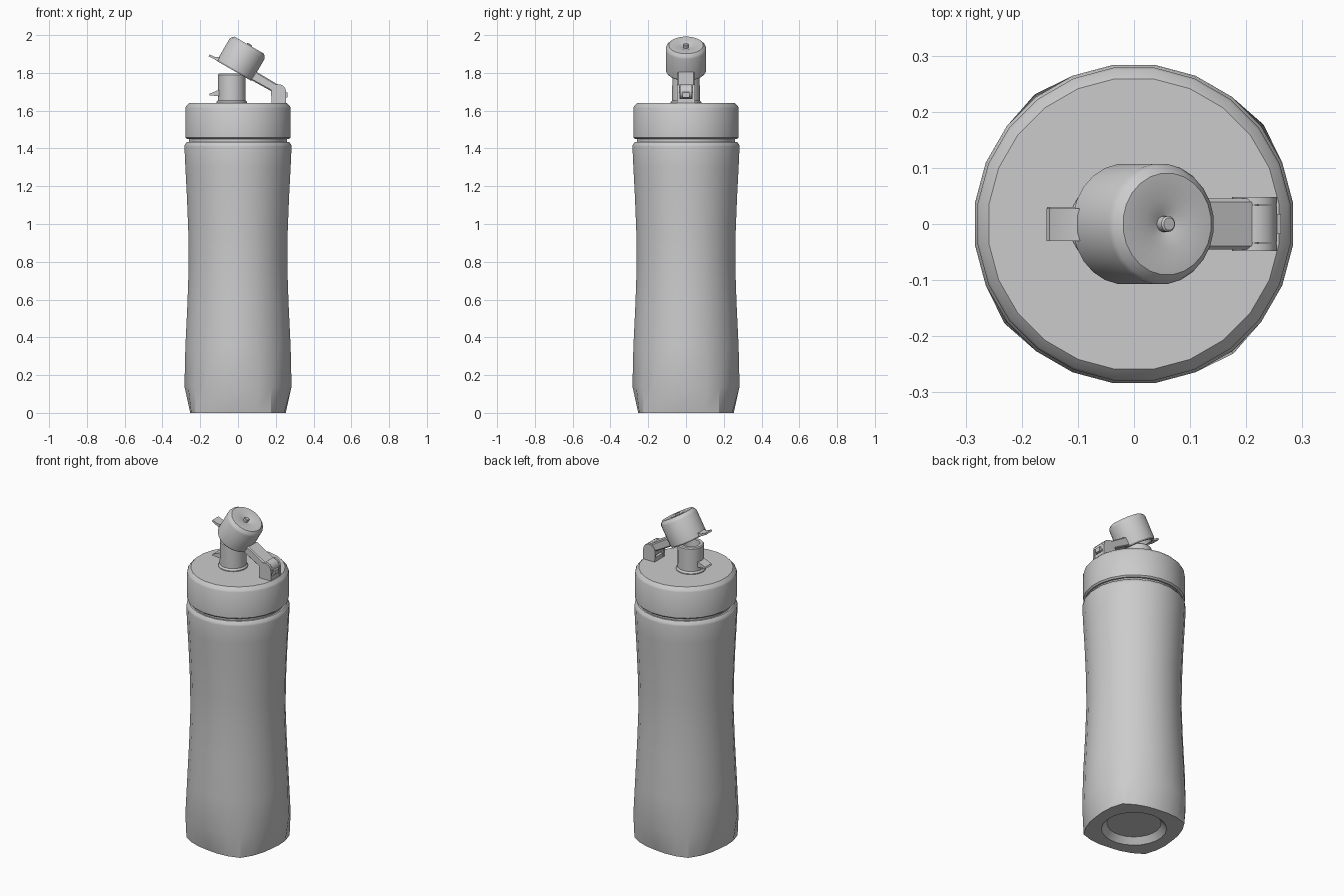
import bpy, bmesh, math
from mathutils import Matrix, Vector

if "Cube" in bpy.data.objects:
    bpy.data.objects.remove(bpy.data.objects["Cube"])

grey = bpy.data.materials.new("grey_plastic")
grey.diffuse_color = (0.6, 0.6, 0.6, 1)
grey.use_nodes = True
grey.node_tree.nodes["Principled BSDF"].inputs["Base Color"].default_value = grey.diffuse_color


def finish(name, bm, matrix=None, angle=30):
    """Turn a bmesh into a named, shaded object."""
    bmesh.ops.remove_doubles(bm, verts=bm.verts, dist=1e-5)
    bmesh.ops.recalc_face_normals(bm, faces=bm.faces)
    if matrix:
        bm.transform(matrix)
    me = bpy.data.meshes.new(name)
    bm.to_mesh(me)
    bm.free()
    me.materials.append(grey)
    ob = bpy.data.objects.new(name, me)
    bpy.context.collection.objects.link(ob)
    bpy.ops.object.select_all(action='DESELECT')
    ob.select_set(True)
    bpy.context.view_layer.objects.active = ob
    bpy.ops.object.shade_smooth_by_angle(angle=math.radians(angle))
    return ob


def lathe(name, profile, n=24, matrix=None, shape=None, angle=30):
    """Revolve (radius, z) points; shape(radius, z, angle) may bend a ring."""
    bm = bmesh.new()
    rings = []
    for r, z in profile:
        if r == 0:
            rings.append([bm.verts.new((0, 0, z))] * n)
            continue
        ring = []
        for i in range(n):
            a = 2 * math.pi * (i + 0.5) / n
            q = shape(r, z, a) if shape else r
            ring.append(bm.verts.new((q * math.cos(a), q * math.sin(a), z)))
        rings.append(ring)
    for lo, hi in zip(rings, rings[1:]):
        for i in range(n):
            j = (i + 1) % n
            vs = list(dict.fromkeys((lo[i], lo[j], hi[j], hi[i])))
            if len(vs) > 2:
                bm.faces.new(vs)
    return finish(name, bm, matrix, angle)


def prism(name, outline, y0, y1, bevel=0.0):
    """Extrude an (x, z) outline between two y values."""
    bm = bmesh.new()
    f = bm.faces.new([bm.verts.new((x, y0, z)) for x, z in outline])
    ext = bmesh.ops.extrude_face_region(bm, geom=[f])
    bmesh.ops.translate(bm, vec=(0, y1 - y0, 0),
                        verts=[v for v in ext['geom'] if isinstance(v, bmesh.types.BMVert)])
    if bevel:
        bmesh.ops.bevel(bm, geom=bm.edges[:], offset=bevel, segments=1, affect='EDGES')
    return finish(name, bm)


# Bottle body: round above, four-cornered foot with a recessed underside
def foot_shape(r, z, a):
    d = abs((math.degrees(a) - 37.5 + 45) % 90 - 45) / 45
    if z < 0.01 and r > 0.2:
        return 0.248 + 0.037 * (1 - d) ** 1.5
    if 0.1 < z < 0.2:
        return r + 0.005 * max(0, 1 - 3 * d)
    return r


lathe("bottle_body", [
    (0, 0.035), (0.15, 0.035), (0.18, 0), (0.248, 0), (0.286, 0.14),
    (0.281, 0.35), (0.270, 0.58), (0.263, 0.78), (0.265, 0.95), (0.273, 1.15),
    (0.281, 1.3), (0.286, 1.41), (0.284, 1.42), (0.272, 1.435), (0.262, 1.435),
    (0.262, 1.47), (0, 1.47)], shape=foot_shape)

# Screw lid with bevelled rim
lathe("screw_lid", [(0, 1.45), (0.272, 1.45), (0.281, 1.458), (0.281, 1.615),
                    (0.277, 1.623), (0.261, 1.64), (0, 1.64)])

# Drinking spout with open mouth and its small catch
spout_x = -0.033
lathe("spout", [(0, 1.63), (0.082, 1.63), (0.082, 1.645), (0.074, 1.655), (0.073, 1.79),
                (0.068, 1.796), (0.05, 1.796), (0.045, 1.72), (0, 1.72)],
      matrix=Matrix.Translation((spout_x, 0, 0)))
prism("spout_catch", [(-0.09, 1.675), (-0.155, 1.682), (-0.15, 1.69), (-0.09, 1.715)], -0.03, 0.03)

# Tilted spout cap, hollow below, with conical centre and pip on top
tilt = Matrix.Translation((-0.02, 0, 1.81)) @ Matrix.Rotation(math.radians(30), 4, 'Y')
lathe("spout_cap", [(0, 0.06), (0.088, 0.06), (0.09, 0), (0.103, 0), (0.108, 0.008),
                    (0.108, 0.135), (0.104, 0.145), (0.091, 0.158), (0.045, 0.158),
                    (0.014, 0.146), (0.014, 0.162), (0.011, 0.165), (0, 0.165)],
      matrix=tilt, angle=25)


# Pull tab on the cap, in the cap's tilted plane
def tilted(points):
    return [((tilt @ Vector((x, 0, z))).x, (tilt @ Vector((x, 0, z))).z) for x, z in points]


prism("pull_tab", tilted([(-0.095, 0.002), (-0.157, 0.0), (-0.157, 0.010), (-0.125, 0.014),
                          (-0.095, 0.03)]), -0.03, 0.028)

# Strap arm from the cap to the hinge
prism("strap_arm", [(0.065, 1.765), (0.20, 1.69), (0.225, 1.73), (0.095, 1.808)], -0.045, 0.045, 0.006)

# Hinge: centre barrel, two side lugs and a mounting foot
hinge = (0.215, 1.70)


def hinge_outline(r, n=14):
    return [(hinge[0] + r * math.cos(2 * math.pi * i / n),
             hinge[1] + r * math.sin(2 * math.pi * i / n)) for i in range(n)]


prism("hinge_barrel", hinge_outline(0.04), -0.033, 0.033)
lug = [(0.178, 1.635), (0.255, 1.635)] + [
    (hinge[0] + 0.04 * math.cos(math.pi * i / 7), hinge[1] + 0.04 * math.sin(math.pi * i / 7))
    for i in range(8)]
for side, y in (("front", -0.048), ("back", 0.035)):
    prism("hinge_lug_" + side, lug, y, y + 0.013)
prism("hinge_foot", [(0.178, 1.635), (0.252, 1.635), (0.252, 1.665), (0.178, 1.665)], -0.04, 0.04)
prism("hinge_stop", [(0.24, 1.67), (0.262, 1.67), (0.262, 1.695), (0.24, 1.705)], -0.018, 0.018)
